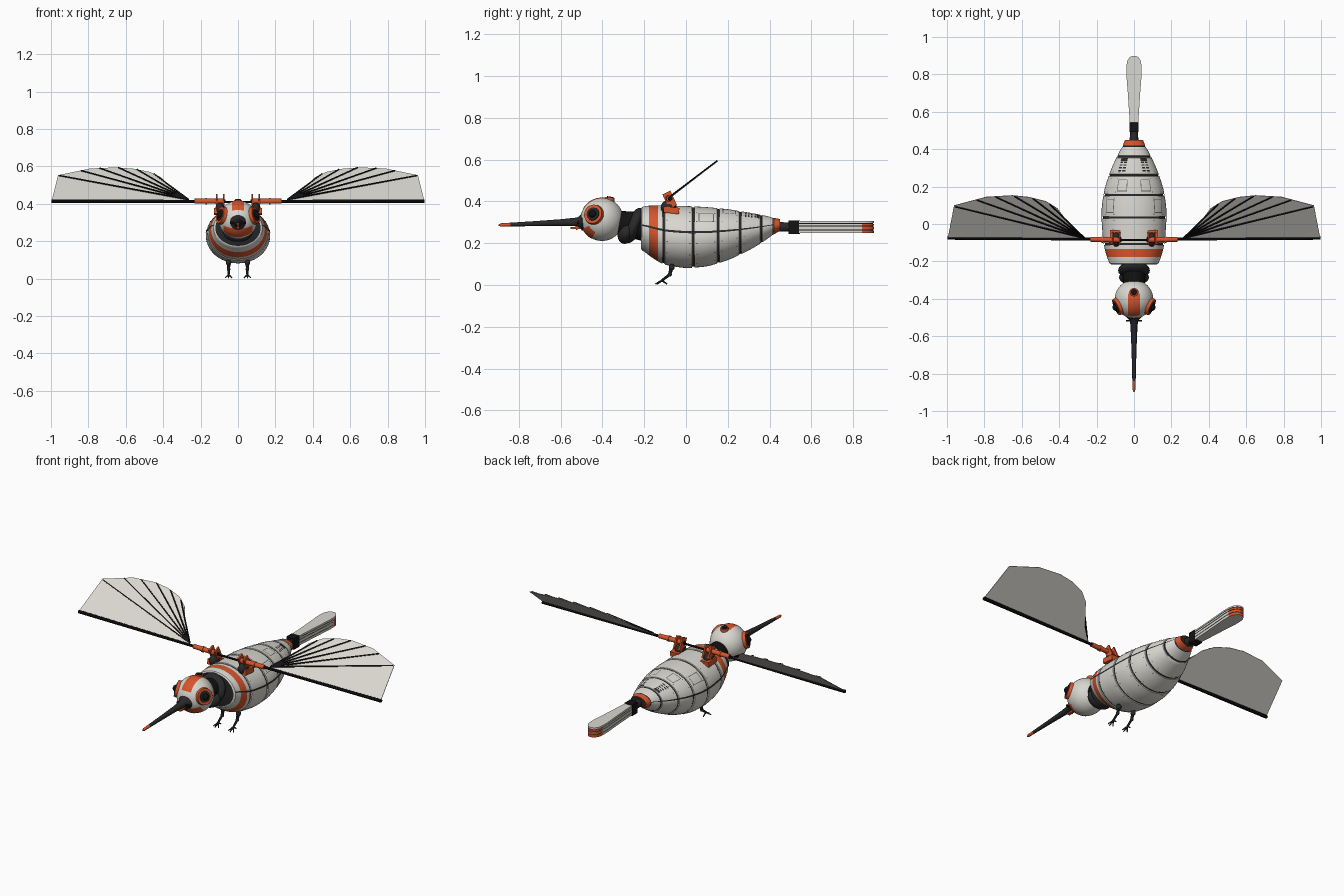
import bpy, bmesh
from math import sin, cos, pi, radians
from mathutils import Vector, Matrix

if "Cube" in bpy.data.objects:
    bpy.data.objects.remove(bpy.data.objects["Cube"])

PARTS = []


def material(name, rgb):
    m = bpy.data.materials.new(name)
    m.use_nodes = True
    m.diffuse_color = (*rgb, 1)
    bsdf = m.node_tree.nodes["Principled BSDF"]
    bsdf.inputs["Base Color"].default_value = (*rgb, 1)
    bsdf.inputs["Roughness"].default_value = 0.6
    return m


WHITE = material("off_white", (0.7, 0.68, 0.63))
ORANGE = material("orange", (0.68, 0.09, 0.025))
DARK = material("charcoal", (0.022, 0.022, 0.024))
BLACK = material("black", (0.006, 0.006, 0.006))
GREY = material("panel_grey", (0.13, 0.13, 0.125))


def finish(name, bm, mats, recalc=True):
    if recalc:
        bmesh.ops.recalc_face_normals(bm, faces=bm.faces)
    me = bpy.data.meshes.new(name)
    bm.to_mesh(me)
    bm.free()
    for m in mats:
        me.materials.append(m)
    ob = bpy.data.objects.new(name, me)
    bpy.context.collection.objects.link(ob)
    PARTS.append(ob)
    return ob


def rod(name, p, q, r1, r2, mat, sides=16):
    p, q = Vector(p), Vector(q)
    rot = (q - p).to_track_quat('Z', 'Y').to_matrix().to_4x4()
    bm = bmesh.new()
    bmesh.ops.create_cone(bm, cap_ends=True, segments=sides, radius1=r1, radius2=r2,
                          depth=(q - p).length, matrix=Matrix.Translation((p + q) / 2) @ rot)
    return finish(name, bm, [mat])


def ball(name, c, size, mat, tilt=0):
    bm = bmesh.new()
    m = Matrix.Translation(c) @ Matrix.Rotation(radians(tilt), 4, 'X') @ Matrix.Diagonal((*size, 1))
    bmesh.ops.create_uvsphere(bm, u_segments=32, v_segments=16, radius=1, matrix=m)
    return finish(name, bm, [mat])


def box(name, c, size, mat, tilt=0):
    bm = bmesh.new()
    m = Matrix.Translation(c) @ Matrix.Rotation(radians(tilt), 4, 'X') @ Matrix.Diagonal((*size, 1))
    bmesh.ops.create_cube(bm, size=1, matrix=m)
    return finish(name, bm, [mat])


def loft(name, rings, bands, mats):
    """Skin closed rings; bands gives a material slot for each gap and the caps use the last slot."""
    bm = bmesh.new()
    vs = [[bm.verts.new(p) for p in r] for r in rings]
    n = len(vs[0])
    for a, b, slot in zip(vs, vs[1:], bands):
        for i in range(n):
            j = (i + 1) % n
            bm.faces.new((a[i], a[j], b[j], b[i])).material_index = slot
    for r in (vs[0], vs[-1]):
        bm.faces.new(r).material_index = len(mats) - 1
    return finish(name, bm, mats)


def patches(name, surf, rects, mat, steps=1):
    """Thin painted plates following a surface function of two parameters."""
    bm = bmesh.new()
    for u0, u1, v0, v1 in rects:
        g = [[bm.verts.new(surf(u0 + (u1 - u0) * i / steps, v0 + (v1 - v0) * j / steps))
              for j in range(steps + 1)] for i in range(steps + 1)]
        for i in range(steps):
            for j in range(steps):
                bm.faces.new((g[i][j], g[i + 1][j], g[i + 1][j + 1], g[i][j + 1]))
    return finish(name, bm, [mat], recalc=False)


# Body: stations of (y, top, bottom, half width)
STATIONS = [(-.216, .37, .175, .125), (-.2, .378, .16, .135), (-.156, .381, .125, .151),
            (-.1, .381, .095, .163), (0, .378, .08, .172), (.1, .373, .088, .172),
            (.2, .363, .118, .154), (.3, .347, .165, .119), (.36, .336, .2, .09),
            (.42, .322, .243, .06), (.45, .314, .262, .045)]


def station(y):
    y = max(STATIONS[0][0], min(STATIONS[-1][0], y))
    for a, b in zip(STATIONS, STATIONS[1:]):
        if y <= b[0]:
            t = (y - a[0]) / (b[0] - a[0])
            return Vector([a[k] + (b[k] - a[k]) * t for k in (1, 2, 3)])


def body_point(y, ang, off=0.002, scale=1):
    top, bot, w = (station(y - .02) + station(y) + station(y + .02)) / 3
    h = (top - bot) / 2
    return Vector(((w * scale + off) * cos(ang), y, (top + bot) / 2 + (h * scale + off) * sin(ang)))


GROOVES = [-.107, .035, .155, .26, .36]
BANDS = [(-.177, -.135), (.42, .45)]
cuts = {-.216, -.21, .413, .418}
cuts |= {round(-.2 + .02 * i, 3) for i in range(33)} | {e for b in BANDS for e in b}
cuts = {y for y in cuts if all(abs(y - g) > .009 for g in GROOVES)}
cuts |= {round(g + d, 4) for g in GROOVES for d in (-.006, -.0045, .0045, .006)}
cuts = sorted(cuts)


def in_groove(y):
    return any(abs(y - g) < .005 for g in GROOVES) or .412 < y < .419


body_rings, slots = [], []
for y in cuts:
    s = .965 if in_groove(y) else .94 if y < -.215 else 1
    body_rings.append([body_point(y, 2 * pi * i / 48, 0, s) for i in range(48)])
for a, b in zip(cuts, cuts[1:]):
    mid = (a + b) / 2
    slots.append(2 if in_groove(mid) else 1 if any(p < mid < q for p, q in BANDS) else 0)
loft("body_shell", body_rings, slots, [WHITE, ORANGE, DARK])

# Side seams, rivets, vents and hatch outlines
def side_angle(a, s):
    return a if s > 0 else pi - a

seams, rivets, vents, hatches = [], [], [], []
for s in (1, -1):
    def rect(y0, y1, a0, a1):
        e = sorted((side_angle(radians(a0), s), side_angle(radians(a1), s)))
        return (y0, y1, e[1], e[0])
    seams.append(rect(-.21, .42, 7, 11))
    for y in (-.09, .018, .052, .138, .172, .243, .277):
        rivets += [rect(y - .003, y + .003, a - 1, a + 1) for a in (-60, -35, -12, 30, 52)]
    vents += [rect(y, y + .007, a, a + 9) for y in (.282, .297, .312, .327) for a in (48, 60)]
    vents.append(rect(.338, .352, 46, 70))
    for y0, y1, a0, a1 in ((.175, .235, 55, 75), (.06, .13, 30, 50)):
        hatches += [rect(y0, y0 + .004, a0, a1), rect(y1, y1 + .004, a0, a1),
                    rect(y0, y1, a0, a0 + 1.5), rect(y0, y1, a1, a1 + 1.5)]
patches("side_seams", body_point, seams, DARK, 30)
patches("rivets", body_point, rivets, GREY)
patches("vents", body_point, vents, DARK, 2)
patches("hatch_outlines", body_point, hatches, GREY, 4)

# Neck
ball("neck_rear_collar", (0, -.248, .285), (.085, .037, .09), DARK, -22)
ball("neck_front_collar", (0, -.285, .25), (.08, .04, .055), DARK, -22)
rod("neck_core", (0, -.33, .3), (0, -.2, .28), .055, .07, BLACK, 24)

# Head: sphere with a flat back
HEAD = Vector((0, -.402, .314))


def head_point(b, a, r=.1045):
    return HEAD + r * Vector((sin(a), -cos(a) * cos(b), cos(a) * sin(b)))


bm = bmesh.new()
bmesh.ops.create_uvsphere(bm, u_segments=40, v_segments=24, radius=.103, matrix=Matrix.Translation(HEAD))
cut = bmesh.ops.bisect_plane(bm, geom=bm.verts[:] + bm.edges[:] + bm.faces[:],
                             plane_co=(0, -.308, 0), plane_no=(0, 1, 0), clear_outer=True)
rim = [e for e in cut["geom_cut"] if isinstance(e, bmesh.types.BMEdge)]
bmesh.ops.holes_fill(bm, edges=rim)
finish("head", bm, [WHITE])
patches("crown_stripe", head_point, [(radians(30), radians(108), -.3, .3)], ORANGE, 14)
patches("throat_patch", head_point, [(radians(-62), radians(-26), -.85, .85)], ORANGE, 14)
rod("crown_sensor_rim", (0, -.366, .4), (0, -.364, .418), .024, .022, ORANGE, 20)
rod("crown_sensor", (0, -.366, .4), (0, -.362, .423), .018, .016, BLACK, 20)

# Eyes
for s, side in ((1, "left"), (-1, "right")):
    n = Vector((.88 * s, -.4, .24)).normalized()
    rod(side + "_eye_ring", HEAD + n * .075, HEAD + n * .108, .051, .046, ORANGE, 32)
    rod(side + "_eye_socket", HEAD + n * .1, HEAD + n * .112, .034, .031, DARK, 32)
    ball(side + "_eye_lens", HEAD + n * .107, (.02, .02, .02), BLACK)

# Beak
BEAK = [(-.47, .045), (-.497, .043), (-.508, .03), (-.52, .021), (-.6, .016), (-.72, .012),
        (-.84, .009), (-.885, .008), (-.897, .003)]
beak_rings = []
for y, r in BEAK:
    z = .304 - .045 * (y + .47) ** 2 / .18 * 2.2 * .18
    z = .304 + .04 * (y + .47)
    beak_rings.append([(r * cos(pi * i / 8), y, z + r * sin(pi * i / 8)) for i in range(16)])
loft("beak", beak_rings, [0] * 6 + [1, 1], [DARK, ORANGE])
box("beak_crossbar", (0, -.517, .298), (.084, .008, .01), BLACK)
box("beak_clip", (0, -.53, .273), (.018, .045, .008), ORANGE)
box("beak_clip_post", (0, -.522, .28), (.01, .008, .035), ORANGE)

# Wings, their ribs, arms and shoulder mounts
SLOPE = .77
NORMAL = Vector((0, -SLOPE, 1)).normalized()
WING = [(.26, -.075), (.995, -.072), (.962, .1), (.79, .146), (.65, .154), (.56, .145),
        (.47, .122), (.41, .085), (.33, -.02), (.295, -.05)]
RIB_ENDS = [(.955, .095), (.84, .13), (.74, .147), (.64, .151), (.54, .138), (.45, .108)]


def wing_point(s, x, y, lift=0):
    return Vector((s * x, y, .416 + SLOPE * (y + .075))) + NORMAL * lift


for s, side in ((1, "left"), (-1, "right")):
    bm = bmesh.new()
    f = bm.faces.new([bm.verts.new(wing_point(s, x, y)) for x, y in WING])
    ext = bmesh.ops.extrude_face_region(bm, geom=[f])["geom"]
    bmesh.ops.translate(bm, vec=NORMAL * .003, verts=[v for v in ext if isinstance(v, bmesh.types.BMVert)])
    finish(side + "_wing", bm, [WHITE])
    for i, (x, y) in enumerate(RIB_ENDS):
        rod(f"{side}_wing_rib_{i + 1}", wing_point(s, .265, -.072, .006), wing_point(s, x, y, .005),
            .005, .004, BLACK, 4)
    rod(side + "_wing_leading_edge", (s * .23, -.08, .413), (s * .997, -.074, .414), .008, .01, BLACK, 8)
    rod(side + "_wing_arm", (s * .08, -.085, .414), (s * .232, -.082, .414), .014, .013, ORANGE)
    rod(side + "_arm_collar", (s * .165, -.084, .414), (s * .175, -.084, .414), .017, .017, ORANGE)
    ball(side + "_shoulder_joint", (s * .095, -.083, .372), (.026, .038, .034), DARK)
    for dx in (-.018, .018):
        box(side + "_shoulder_fork", (s * .095 + dx, -.078, .408), (.009, .042, .076), ORANGE, 25)
    box(side + "_shoulder_base", (s * .1, -.07, .358), (.055, .075, .03), ORANGE, -6)
    rod(side + "_shoulder_pin", (s * .068, -.085, .414), (s * .122, -.085, .414), .01, .01, BLACK)

    # Legs and toes
    x = s * .05
    hip, knee, ankle = (x, -.065, .1), (x, -.078, .05), (x, -.115, .022)
    ball(side + "_hip", (x, -.068, .085), (.014, .014, .016), DARK)
    rod(side + "_thigh", hip, knee, .011, .008, DARK, 10)
    ball(side + "_knee", knee, (.01, .01, .01), DARK)
    rod(side + "_shin", knee, ankle, .007, .006, DARK, 10)
    for i, (tx, ty) in enumerate(((-.018, -.138), (0, -.147), (.018, -.138), (0, -.09))):
        rod(f"{side}_toe_{i + 1}", ankle, (x + tx, ty, .004), .005, .003, DARK, 6)
rod("shoulder_crossbar", (-.1, -.085, .41), (.1, -.085, .41), .006, .006, BLACK, 10)

# Tail: connector, clamp and a stacked blade
rod("tail_connector", (0, .44, .279), (0, .51, .276), .024, .02, DARK, 20)
box("tail_clamp", (0, .516, .276), (.05, .05, .066), BLACK)
for z in (.25, .302):
    box("tail_clamp_plate", (0, .525, z), (.042, .04, .012), DARK)
half = [(.02, .5), (.024, .56), (.033, .7), (.041, .8), (.041, .843), (.036, .872), (.022, .893), (.008, .899)]
outline = half + [(-x, y) for x, y in reversed(half)]
LEVELS = [.248, .262, .266, .28, .284, .293, .297, .306]
for i, (z0, z1) in enumerate(zip(LEVELS, LEVELS[1:])):
    gap = i % 2
    k = .93 if gap else 1
    blade = loft("tail_gap" if gap else "tail_slat", [[(x * k, y - .003 * gap, z) for x, y in outline] for z in (z0, z1)],
                 [0], [BLACK, BLACK] if gap else [WHITE, ORANGE, WHITE])
    if not gap:
        for p in blade.data.polygons:
            if abs(p.normal.z) < .5 and p.center.y > .843 and i < 5:
                p.material_index = 1

# Smooth shading with sharp edges kept
bpy.ops.object.select_all(action='DESELECT')
for ob in PARTS:
    ob.select_set(True)
bpy.context.view_layer.objects.active = PARTS[0]
bpy.ops.object.shade_smooth_by_angle(angle=radians(35))
